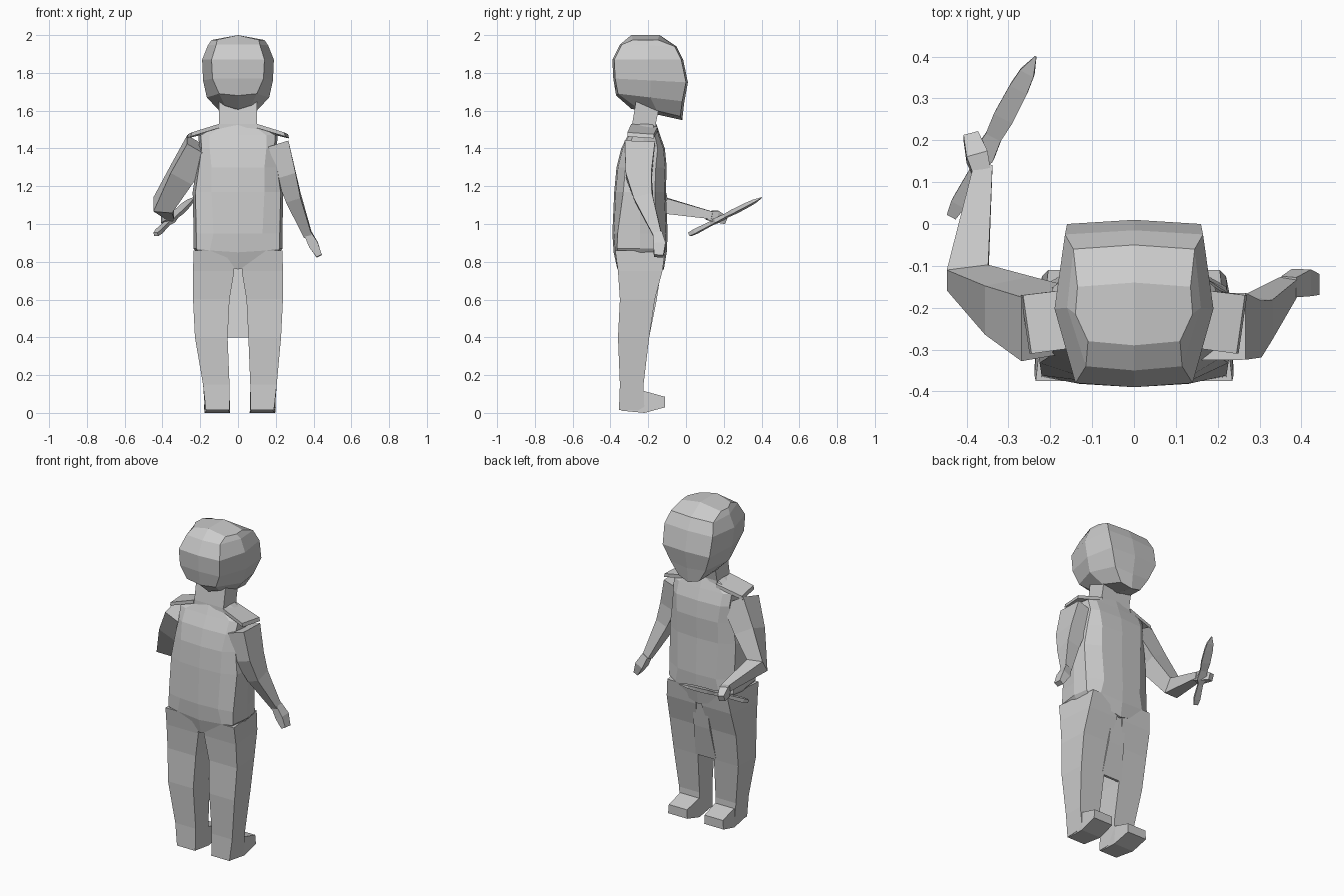
import bpy
from mathutils import Vector

cube = bpy.data.objects.get("Cube")
if cube:
    bpy.data.objects.remove(cube)

grey = bpy.data.materials.new("plain grey")
grey.use_nodes = True
COLOUR = (0.6, 0.6, 0.6, 1)
grey.diffuse_color = COLOUR
grey.node_tree.nodes["Principled BSDF"].inputs["Base Color"].default_value = COLOUR


def make(name, verts, faces):
    mesh = bpy.data.meshes.new(name)
    mesh.from_pydata(verts, [], faces)
    mesh.materials.append(grey)
    obj = bpy.data.objects.new(name, mesh)
    bpy.context.collection.objects.link(obj)
    # Make the normals point outward
    bpy.context.view_layer.objects.active = obj
    obj.select_set(True)
    bpy.ops.object.mode_set(mode='EDIT')
    bpy.ops.mesh.select_all(action='SELECT')
    bpy.ops.mesh.normals_make_consistent(inside=False)
    bpy.ops.object.mode_set(mode='OBJECT')
    obj.select_set(False)


def loft(name, rings):
    """Skin a list of equal rings; big caps are folded along the middle."""
    n = len(rings[0])
    faces = []
    for r in range(len(rings) - 1):
        for i in range(n):
            j = (i + 1) % n
            faces.append((r * n + i, r * n + j, (r + 1) * n + j, (r + 1) * n + i))
    for start in (0, (len(rings) - 1) * n):
        cap = [start + i for i in range(n)]
        if n > 4:
            faces += [cap[:n // 2 + 1], cap[n // 2:] + cap[:1]]
        else:
            faces.append(cap)
    make(name, [p for ring in rings for p in ring], faces)


def mirrored(half):
    """Close a half outline whose first and last points lie on x = 0."""
    return half + [(-x, y, z) for x, y, z in half[-2:0:-1]]


def head_ring(zb, zf, yb, yf, wb, wm, wf, ridge=0.0):
    """Eight-sided section, tilted from back height to front height."""
    return mirrored([(0, yb - .01, zb + ridge), (wb, yb, zb),
                     (wm, (yb + yf) / 2, (zb + zf) / 2),
                     (wf, yf, zf), (0, yf + .01, zf + ridge)])


def torso_ring(z, yb, yf, panel, width, round_b, round_f, drop=0.0):
    """Twelve-sided section: flat panel and set-back corners on each face."""
    corner = width * .94
    return mirrored([(0, yb - .008, z - drop), (panel, yb, z - drop / 2),
                     (corner, yb + round_b, z), (width, (yb + yf) / 2, z),
                     (corner, yf - round_f, z), (panel, yf, z - drop / 2),
                     (0, yf + .008, z - drop)])


def leg_ring(z, x0, x1, x1_front, y0, y1):
    return [(x0, y0, z), (x1, y0, z), (x1_front, y1, z), (x0, y1, z)]


def box_ring(z, half, y0, y1):
    return leg_ring(z, -half, half, half, y0, y1)


def limb(name, sections, ref):
    """Four-sided limb through (centre, half side, half other) sections."""
    pts = [Vector(s[0]) for s in sections]
    rings = []
    for i, (c, a, b) in enumerate(sections):
        t = pts[min(i + 1, len(pts) - 1)] - pts[max(i - 1, 0)]
        side = t.cross(Vector(ref)).normalized()
        other = side.cross(t).normalized()
        rings.append([pts[i] + side * a * s + other * b * o
                      for s, o in ((-1, -1), (1, -1), (1, 1), (-1, 1))])
    loft(name, rings)


# Head
loft("head", [
    head_ring(1.63, 1.57, -.28, -.03, .07, .10, .07, -.02),
    head_ring(1.69, 1.65, -.36, -.02, .10, .165, .12, -.01),
    head_ring(1.77, 1.75, -.375, 0, .135, .185, .16),
    head_ring(1.87, 1.87, -.38, -.025, .14, .19, .165),
    head_ring(1.95, 1.94, -.34, -.06, .115, .16, .145),
    head_ring(1.975, 1.975, -.28, -.15, .11, .14, .135, .025)])

# Neck
loft("neck", [box_ring(1.45, .105, -.29, -.15),
              box_ring(1.53, .10, -.285, -.16),
              box_ring(1.68, .10, -.26, -.13)])

# Torso
loft("torso", [
    torso_ring(.82, -.355, -.125, .12, .20, .01, .03, .06),
    torso_ring(.87, -.375, -.11, .15, .235, .01, .04, .02),
    torso_ring(.95, -.382, -.105, .13, .235, .02, .05),
    torso_ring(1.17, -.372, -.115, .14, .24, .04, .05),
    torso_ring(1.30, -.36, -.11, .14, .22, .04, .05),
    torso_ring(1.40, -.335, -.12, .15, .205, .03, .03),
    torso_ring(1.47, -.30, -.145, .15, .21, .02, .02),
    torso_ring(1.53, -.275, -.165, .07, .10, .01, .01)])

# Shoulder flaps, legs and feet for both sides
for side, label in ((1, "left"), (-1, "right")):
    def place(ring):
        # The stance is set slightly toward the left near the ground
        return [(side * x + (.01 if z < .3 else 0), y, z) for x, y, z in ring]

    flap = [(.10, -.29, 1.53), (.245, -.31, 1.485), (.265, -.17, 1.475), (.10, -.15, 1.515)]
    loft(label + "_shoulder_flap",
         [place(flap), place([(x * 1.02, y, z - .022) for x, y, z in flap])])

    loft(label + "_leg", [place(r) for r in (
        leg_ring(.015, .055, .18, .185, -.355, -.22),
        leg_ring(.15, .055, .195, .195, -.35, -.225),
        leg_ring(.40, .055, .228, .222, -.36, -.195),
        leg_ring(.60, .045, .238, .228, -.35, -.165),
        leg_ring(.75, .02, .238, .22, -.36, -.125),
        leg_ring(.86, .02, .235, .205, -.375, -.11))])

    loft(label + "_foot", [place(r) for r in (
        [(.06, -.345, .012), (.175, -.345, .012), (.175, -.345, .10), (.06, -.345, .10)],
        [(.052, -.22, 0), (.187, -.22, 0), (.185, -.22, .115), (.055, -.22, .115)],
        [(.058, -.11, .03), (.19, -.11, .03), (.185, -.11, .085), (.06, -.11, .085)])])

# Hanging cloth between the legs
loft("hanging_cloth", [box_ring(.40, .07, -.21, -.195),
                       box_ring(.60, .055, -.17, -.155),
                       box_ring(.80, .05, -.14, -.125)])

# Raised right arm: shoulder, elbow, wrist, then hand
limb("right_arm", [((-.205, -.24, 1.41), .08, .075),
                   ((-.30, -.195, 1.26), .062, .065),
                   ((-.398, -.128, 1.10), .045, .05),
                   ((-.36, .14, 1.045), .02, .022)], (1, 0, 0))
limb("right_hand", [((-.36, .11, 1.045), .022, .02),
                    ((-.375, .16, 1.04), .032, .026),
                    ((-.39, .21, 1.02), .02, .018)], (1, 0, 0))

# Lowered left arm
limb("left_arm", [((.205, -.245, 1.42), .08, .065),
                  ((.255, -.25, 1.26), .068, .052),
                  ((.293, -.225, 1.14), .05, .04),
                  ((.37, -.15, .94), .022, .022)], (1, 0, 0))
limb("left_hand", [((.37, -.15, .95), .024, .02),
                   ((.40, -.14, .89), .032, .026),
                   ((.43, -.145, .83), .025, .015)], (1, 0, 0))

# Short blade along one straight line
start, end = Vector((-.435, .02, .945)), Vector((-.235, .40, 1.14))
limb("blade", [(start.lerp(end, f), thick, wide) for f, thick, wide in (
    (0, .01, .012), (.08, .012, .018), (.3, .01, .014), (.38, .012, .026),
    (.5, .009, .02), (.62, .011, .025), (.8, .01, .023), (.9, .008, .018), (1, .002, .002))],
    (1, -.5, 0))
